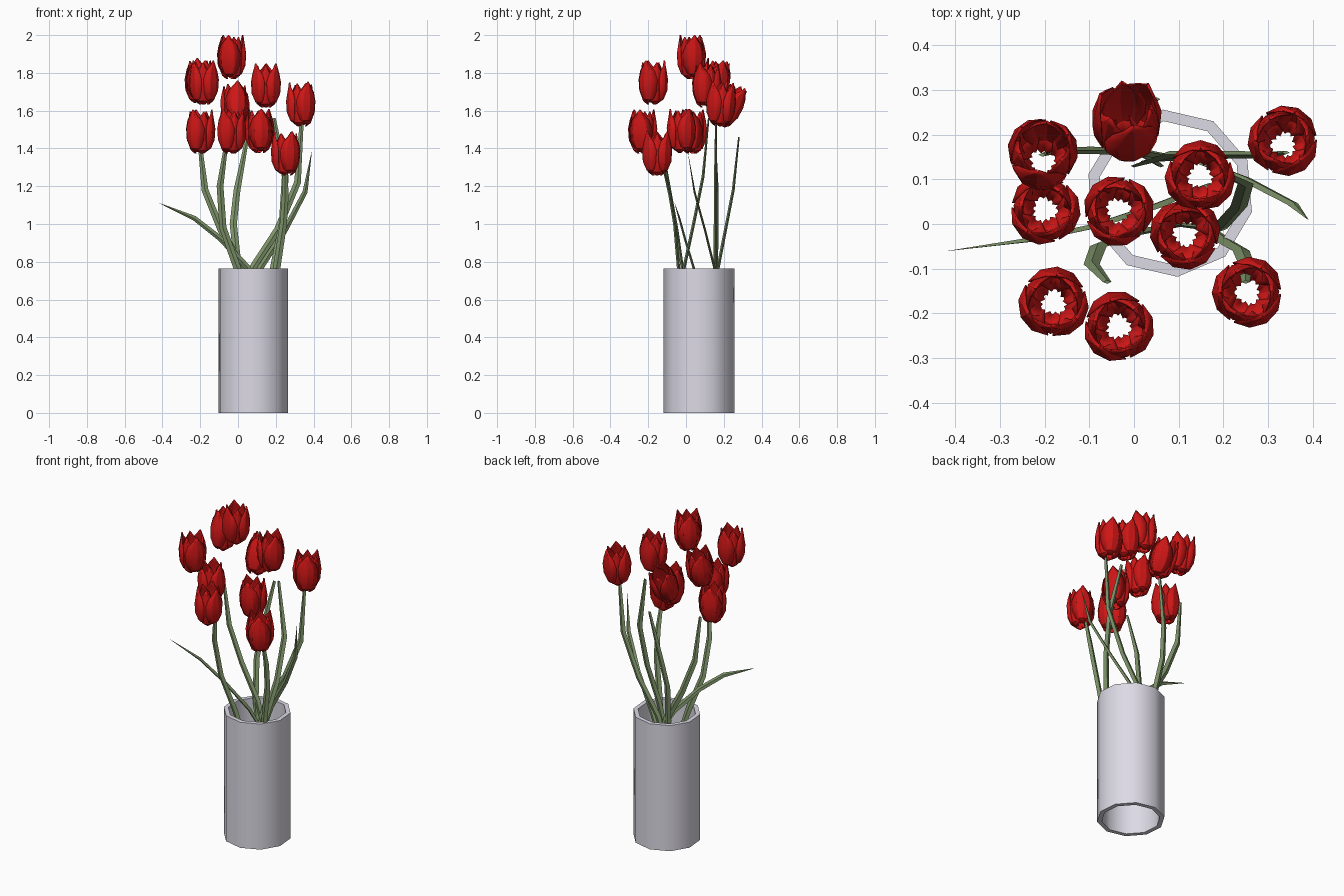
import bpy, bmesh, math
from mathutils import Vector, Matrix

if "Cube" in bpy.data.objects:
    bpy.data.objects.remove(bpy.data.objects["Cube"])


def material(name, rgb):
    m = bpy.data.materials.new(name)
    m.diffuse_color = (*rgb, 1)
    m.use_nodes = True
    m.node_tree.nodes["Principled BSDF"].inputs["Base Color"].default_value = m.diffuse_color
    return m


RED = material("petal_red", (0.62, 0.008, 0.008))
GREEN = material("stem_green", (0.22, 0.31, 0.15))
PALE = material("vase_pale", (0.72, 0.70, 0.78))


def finish(name, bm, mat, angle):
    bmesh.ops.recalc_face_normals(bm, faces=bm.faces)
    mesh = bpy.data.meshes.new(name)
    bm.to_mesh(mesh)
    bm.free()
    mesh.materials.append(mat)
    ob = bpy.data.objects.new(name, mesh)
    bpy.context.collection.objects.link(ob)
    bpy.ops.object.select_all(action='DESELECT')
    ob.select_set(True)
    bpy.context.view_layer.objects.active = ob
    bpy.ops.object.shade_smooth_by_angle(angle=math.radians(angle))
    return ob


def skin(bm, rings, closed=True):
    """Bridge successive rows of vertices with quads."""
    for a, b in zip(rings, rings[1:]):
        n = len(a)
        for i in range(n if closed else n - 1):
            j = (i + 1) % n
            bm.faces.new((a[i], a[j], b[j], b[i]))


# Vase: ten-sided thick tube, open at both ends
bm = bmesh.new()
rings = []
for r, z in ((0.188, 0), (0.188, 0.765), (0.162, 0.765), (0.162, 0)):
    rings.append([bm.verts.new((0.081 + r * math.cos(math.radians(36 * i - 85)),
                                0.069 + r * math.sin(math.radians(36 * i - 85)), z))
                  for i in range(10)])
skin(bm, rings + [rings[0]])
finish("vase", bm, PALE, 40)

# Tulip petals: rows of (height, radius, half angle in degrees)
PETAL = ((-0.108, 0.032, 18), (-0.09, 0.058, 42), (-0.045, 0.077, 54),
         (0.015, 0.081, 56), (0.06, 0.074, 44), (0.088, 0.069, 22), (0.115, 0.066, 3))


def tulip(name, loc, tilt=0, turn=0):
    bm = bmesh.new()
    for k in range(6):
        inner = k % 2
        mid = 60 * k + turn
        rows = []
        for z, r, half in PETAL:
            row = []
            for t in (-1, -0.5, 0, 0.5, 1):
                a = math.radians(mid + half * t)
                rr = r * (0.87 if inner else 1) - 0.006 * t * t
                row.append(bm.verts.new((rr * math.cos(a), rr * math.sin(a),
                                         z - (0.01 if inner else 0))))
            rows.append(row)
        skin(bm, rows, closed=False)
    bm.transform(Matrix.Translation(loc) @ Matrix.Rotation(math.radians(tilt), 4, 'X'))
    ob = finish(name, bm, RED, 25)
    mod = ob.modifiers.new("petal_thickness", 'SOLIDIFY')
    mod.thickness = 0.003


# Flower heads: x, y, z, tilt
HEADS = ((-0.205, 0.158, 1.755, -10), (-0.015, 0.228, 1.63, -24),
         (0.335, 0.185, 1.635, -4), (0.148, 0.107, 1.735, 0),
         (-0.20, 0.032, 1.49, 0), (-0.035, 0.03, 1.885, 0),
         (0.115, -0.022, 1.495, 0), (0.255, -0.153, 1.375, 0),
         (-0.18, -0.176, 1.75, 0), (-0.035, -0.23, 1.49, 0))
for i, (x, y, z, tilt) in enumerate(HEADS):
    tulip(f"tulip_head_{i + 1}", (x, y, z), tilt, 20 + 23 * i)


def ribbon(name, pts, width, depth, tip):
    """Flat tapering stem with a diamond section, wide along x."""
    pts = [Vector(p) for p in pts]
    bm = bmesh.new()
    rings = []
    last = len(pts) - 1
    for i, p in enumerate(pts):
        d = (pts[min(i + 1, last)] - pts[max(i - 1, 0)]).normalized()
        side = (Vector((1, 0, 0)) - d * d.x).normalized()
        out = d.cross(side)
        s = tip if i == last else (0.35 if i == 0 else 1 - (1 - tip) * 0.35 * (i / last))
        rings.append([bm.verts.new(p + o * s) for o in
                      (side * width / 2, out * depth / 2,
                       -side * width / 2, -out * depth / 2)])
    skin(bm, rings)
    bm.faces.new(rings[0])
    bm.faces.new(rings[-1])
    finish(name, bm, GREEN, 30)


# Stems, from inside the vase upward
STEMS = (
    ((0.14, 0.14, 0.40), (0.02, 0.16, 0.77), (-0.09, 0.165, 0.97),
     (-0.175, 0.165, 1.18), (-0.205, 0.155, 1.45)),
    ((0.12, 0.00, 0.40), (-0.005, -0.02, 0.77), (-0.08, -0.05, 0.98),
     (-0.095, -0.09, 1.20), (-0.06, -0.13, 1.44)),
    ((0.06, 0.13, 0.40), (0.0, 0.17, 0.77), (-0.025, 0.215, 1.0),
     (-0.005, 0.25, 1.18), (0.05, 0.28, 1.46)),
    ((0.16, 0.00, 0.42), (0.205, -0.04, 0.77), (0.24, -0.06, 1.0),
     (0.25, -0.085, 1.15), (0.25, -0.13, 1.34)),
    ((0.0, 0.13, 0.45), (0.08, 0.155, 0.77), (0.21, 0.155, 0.97),
     (0.315, 0.155, 1.22), (0.34, 0.16, 1.58)),
    ((0.08, 0.00, 0.40), (0.19, -0.01, 0.77), (0.235, 0.04, 1.0),
     (0.25, 0.09, 1.25), (0.19, 0.12, 1.56)),
)
for i, path in enumerate(STEMS):
    ribbon(f"stem_{i + 1}", path, 0.042, 0.018, 0.45)

# Pointed leaves
LEAVES = (
    ((0.02, 0.14, 0.45), (0.12, 0.15, 0.77), (0.25, 0.10, 0.97),
     (0.355, 0.045, 1.17), (0.39, 0.01, 1.38)),
    ((0.17, 0.09, 0.55), (0.05, 0.04, 0.77), (-0.09, -0.005, 0.92),
     (-0.23, -0.035, 1.03), (-0.415, -0.06, 1.11)),
)
for i, path in enumerate(LEAVES):
    ribbon(f"leaf_{i + 1}", path, 0.036, 0.014, 0.05)
